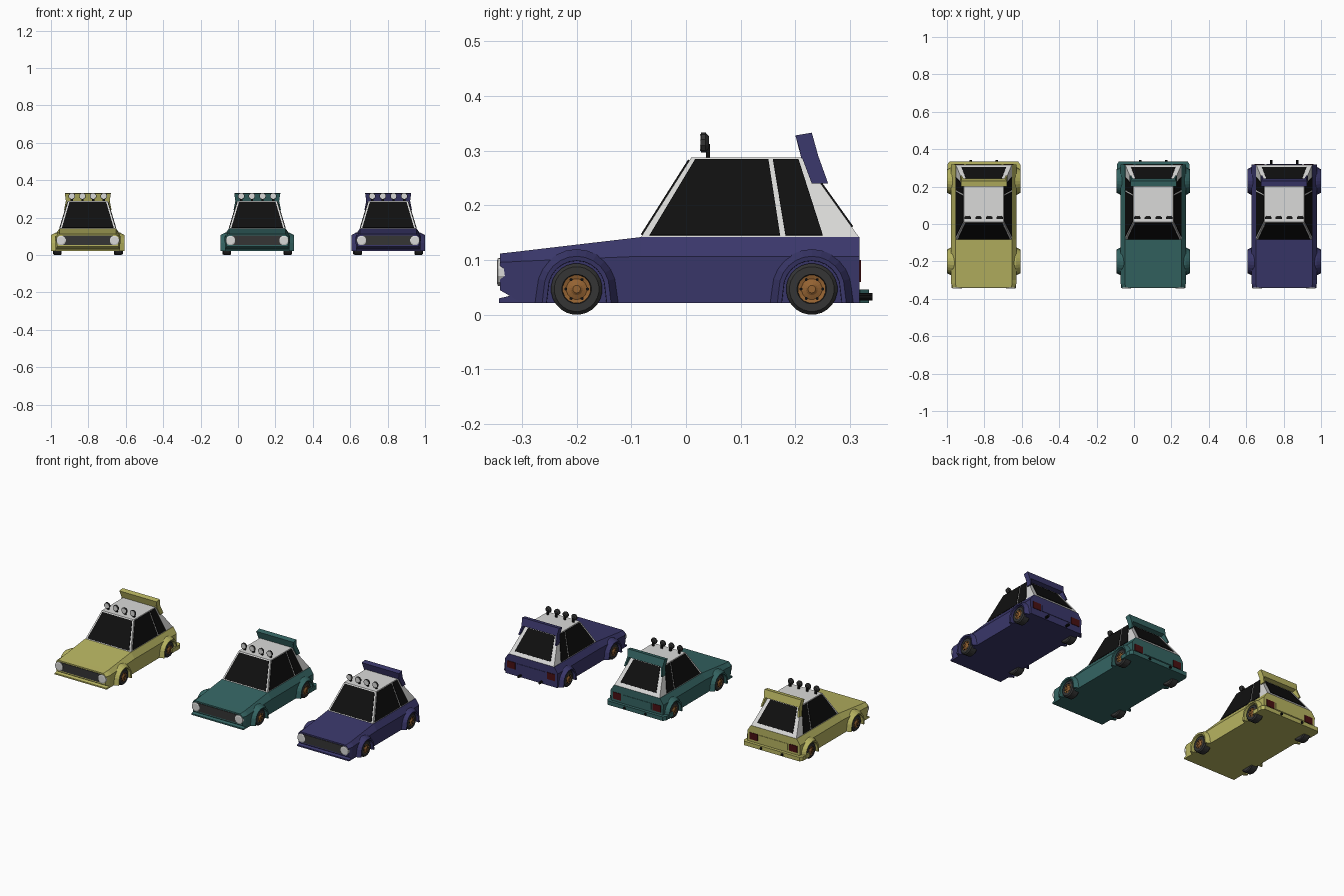
import bpy, bmesh, math
from mathutils import Vector

if "Cube" in bpy.data.objects:
    bpy.data.objects.remove(bpy.data.objects["Cube"])

def material(name, r, g, b):
    m = bpy.data.materials.new(name)
    m.diffuse_color = (r, g, b, 1)
    m.use_nodes = True
    m.node_tree.nodes["Principled BSDF"].inputs["Base Color"].default_value = m.diffuse_color
    return m

YELLOW = material("yellow paint", .48, .46, .12)
TEAL = material("teal paint", .035, .13, .125)
BLUE = material("blue paint", .042, .038, .145)
WHITE = material("white", .70, .70, .69)
BLACK = material("black glass", .005, .005, .005)
GREY = material("dark grey", .035, .035, .035)
BRONZE = material("bronze rim", .30, .125, .032)
RED = material("dark red lamp", .065, .005, .006)

ox = 0.0       # x offset of the car being built
prefix = ""

def loft(name, rings, mat):
    """Closed skin through a list of equal-length rings, with end caps."""
    bm = bmesh.new()
    vs = [[bm.verts.new(p) for p in r] for r in rings]
    n = len(rings[0])
    for a, b in zip(vs, vs[1:]):
        for i in range(n):
            bm.faces.new((a[i], a[(i + 1) % n], b[(i + 1) % n], b[i]))
    bm.faces.new(vs[0])
    bm.faces.new(vs[-1])
    bmesh.ops.recalc_face_normals(bm, faces=bm.faces)
    me = bpy.data.meshes.new(prefix + name)
    bm.to_mesh(me)
    bm.free()
    me.materials.append(mat)
    ob = bpy.data.objects.new(prefix + name, me)
    ob.location.x = ox
    bpy.context.collection.objects.link(ob)
    return ob

def prism(name, pts, vec, mat):
    v = Vector(vec)
    return loft(name, [[Vector(p) for p in pts], [Vector(p) + v for p in pts]], mat)

def box(name, x0, x1, y0, y1, z0, z1, mat):
    return prism(name, [(x0, y0, z0), (x1, y0, z0), (x1, y1, z0), (x0, y1, z0)], (0, 0, z1 - z0), mat)

def lathe(name, centre, axis, profile, mat, n=24):
    """Turned part: profile is (distance along axis, radius); axis is 'x' or 'y'."""
    rings = []
    for d, r in profile:
        ring = []
        for i in range(n):
            a = 2 * math.pi * (i + .5) / n
            u, w = r * math.cos(a), r * math.sin(a)
            p = (d, u, w) if axis == 'x' else (u, d, w)
            ring.append(Vector(centre) + Vector(p))
        rings.append(ring)
    return loft(name, rings, mat)

def plate(name, quad, uvs, mat, out, thick=.003):
    """Thin plate on a quad (bottom a, bottom b, top b, top a) given in u, v fractions."""
    a, b, c, d = [Vector(p) for p in quad]
    n = (b - a).cross(d - a).normalized()
    if n.dot(Vector(out)) < 0:
        n = -n
    pts = [(a.lerp(b, u)).lerp(d.lerp(c, u), v) - n * .002 for u, v in uvs]
    return prism(name, pts, n * (thick + .002), mat)

def wheel(s, y):
    c = (0, y, .047)
    lathe("tyre", c, 'x', [(s * .14, .042), (s * .145, .047), (s * .18, .047), (s * .187, .041), (s * .187, .027), (s * .181, .026)], GREY)
    lathe("rim", c, 'x', [(s * .17, .026), (s * .186, .026), (s * .184, .019), (s * .187, .011), (s * .190, .007)], BRONZE, 16)
    for k in range(6):
        a = math.pi * k / 3
        lathe("rim_hole", (0, y + .020 * math.cos(a), .047 + .020 * math.sin(a)), 'x',
              [(s * .18, .003), (s * .187, .003)], BLACK, 6)

def arch(s, y, paint):
    # flared cross-section swept over the wheel, legs run down to the sill
    section = [(.150, .051), (.195, .052), (.197, .060), (.172, .073), (.150, .073)]
    rings = []
    for k in range(-1, 14):
        if k in (-1, 13):
            sg = 1 if k < 0 else -1
            rings.append([(s * x, y + sg * (r + .003), .022) for x, r in section])
        else:
            a = math.pi * k / 12
            rings.append([(s * x, y + r * math.cos(a), .047 + r * math.sin(a)) for x, r in section])
    loft("wheel_arch", rings, paint)

def car(x, label, paint, bumper):
    global ox, prefix
    ox, prefix = x, label + "_"
    # lower body: y, bottom z, shoulder z, top z, half width, top half width
    rings = []
    for y, zb, zm, zt, w, wt in [(-.34, .045, .096, .112, .166, .148), (-.318, .032, .097, .1145, .175, .151),
                                 (-.30, .022, .098, .1165, .175, .152), (-.083, .022, .107, .142, .175, .152),
                                 (.317, .022, .107, .142, .175, .152)]:
        h = [(w - .003, zb), (w, zm), (wt, zt)]
        rings.append([(px, y, z) for px, z in h] + [(-px, y, z) for px, z in reversed(h)])
    loft("body", rings, paint)
    # front lip
    prism("front_lip", [(-.172, -.29, .022), (-.172, -.342, .022), (-.172, -.342, .030), (-.172, -.29, .042)], (.344, 0, 0), paint)
    # grille, with headlights at its ends
    box("grille", -.135, .135, -.343, -.335, .054, .104, GREY)
    for s in (1, -1):
        lathe("headlight", (s * .143, 0, .078), 'y', [(-.33, .026), (-.344, .026), (-.346, .020)], WHITE, 12)
        # rear lamps and exhausts
        box("rear_lamp", s * .105, s * .158, .31, .320, .060, .100, RED)
        lathe("exhaust", (s * .07, 0, .033), 'y', [(.28, .007), (.341, .007)], BLACK, 10)
        for y in (-.20, .23):
            wheel(s, y)
            arch(s, y, paint)
    box("rear_panel", -.095, .095, .31, .3195, .062, .098, paint)
    if bumper:
        prism("rear_bumper", [(-.195, .25, .022), (-.195, .318, .022), (-.183, .335, .022),
                              (.183, .335, .022), (.195, .318, .022), (.195, .25, .022)], (0, 0, .024), paint)
    # cabin
    B, T = .150, .106
    low, high = .141, .288
    fb, ft, rt, rb = -.083, .010, .212, .317
    loft("cabin", [[(-B, fb, low), (B, fb, low), (B, rb, low), (-B, rb, low)],
                   [(-T, ft, high), (T, ft, high), (T, rt, high), (-T, rt, high)]], WHITE)
    # windows
    plate("windscreen", [(-B, fb, low), (B, fb, low), (T, ft, high), (-T, ft, high)],
          [(.035, .03), (.965, .03), (.955, .96), (.045, .96)], BLACK, (0, -1, 0))
    plate("rear_window", [(-B, rb, low), (B, rb, low), (T, rt, high), (-T, rt, high)],
          [(.09, .13), (.91, .13), (.90, .92), (.10, .92)], BLACK, (0, 1, 0))
    for s in (1, -1):
        side = [(s * B, fb, low), (s * B, rb, low), (s * T, rt, high), (s * T, ft, high)]
        plate("front_side_window", side, [(.035, .03), (.640, .03), (.69, .97), (.045, .97)], BLACK, (s, 0, 0))
        plate("rear_side_window", side, [(.665, .03), (.838, .03), (.955, .97), (.73, .97)], BLACK, (s, 0, 0))
        # spoiler side fin hugging the rear pillar
        fin = [(.20, .328, .114), (.23, .333, .114), (.242, .29, .108), (.260, .24, .118),
               (.230, .24, .118), (.212, .288, .108)]
        loft("spoiler_fin", [[(s * w, y, z) for y, z, w in fin],
                             [(s * (w + .009), y, z) for y, z, w in fin]], paint)
    # spoiler blade above the rear edge of the roof
    prism("spoiler_blade", [(-.116, .20, .328), (-.116, .23, .333), (-.116, .242, .29), (-.116, .211, .286)], (.232, 0, 0), paint)
    # roof lamps
    for i in range(4):
        lx = (i - 1.5) * .057
        lathe("roof_lamp", (lx, 0, .315), 'y', [(.027, .018), (.036, .018), (.042, .011)], GREY, 10)
        lathe("roof_lamp_lens", (lx, 0, .315), 'y', [(.0255, .0155), (.030, .0155)], WHITE, 10)
        box("roof_lamp_stand", lx - .006, lx + .006, .037, .044, .285, .312, BLACK)

car(-.803, "yellow_car", YELLOW, True)
car(.103, "teal_car", TEAL, True)
car(.803, "blue_car", BLUE, False)
